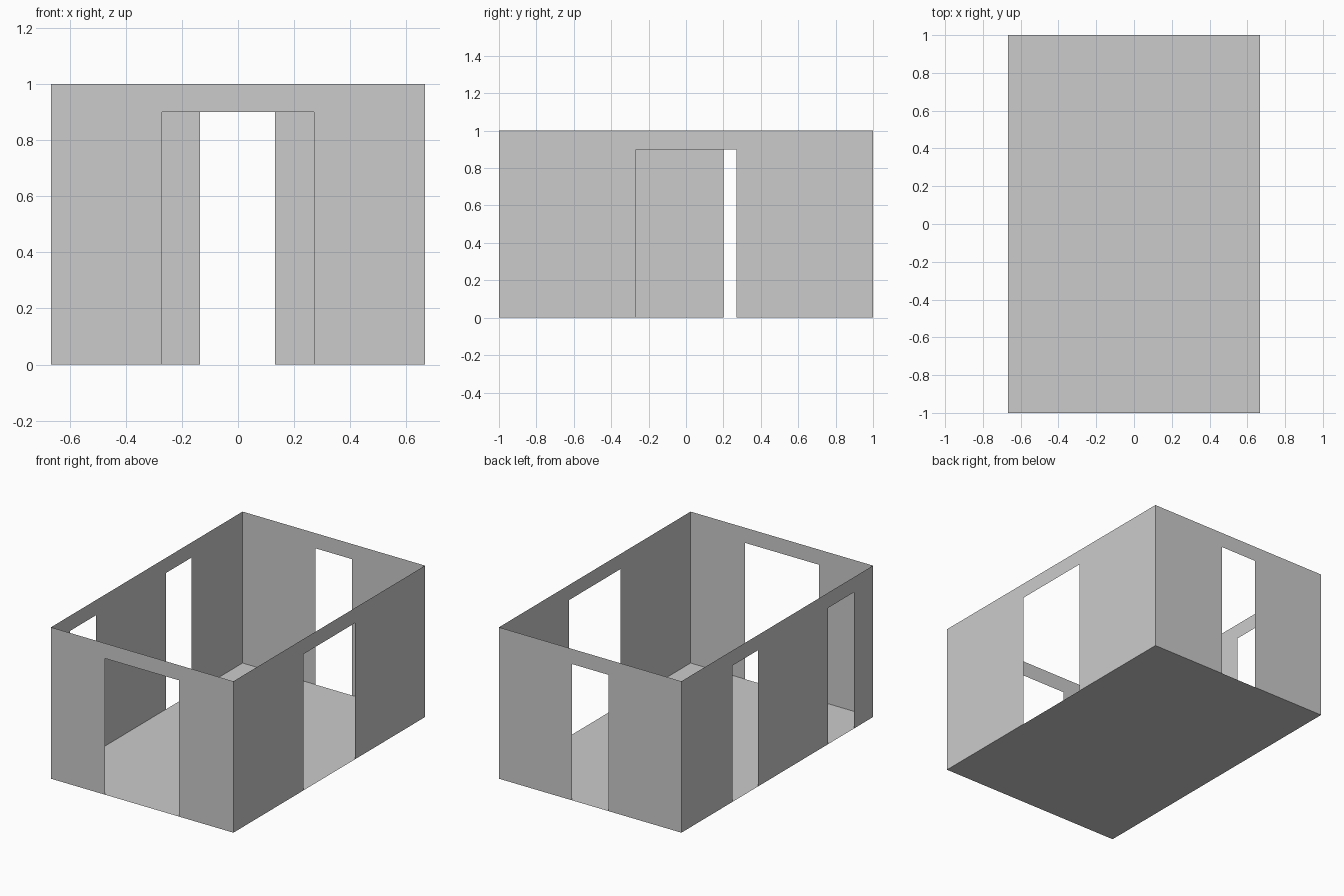
import bpy
import bmesh
from mathutils import Vector

if "Cube" in bpy.data.objects:
    bpy.data.objects.remove(bpy.data.objects["Cube"])

HALF_X, HALF_Y, HEIGHT, DOOR_H = 2 / 3, 1.0, 1.0, 0.9


def panel(name, outline, place):
    """One flat sheet: a 2D outline mapped into space by place(u, v)."""
    bm = bmesh.new()
    face = bm.faces.new([bm.verts.new(place(u, v)) for u, v in outline])
    # face away from the middle of the room
    face.normal_update()
    if face.normal.dot(face.calc_center_median() - Vector((0, 0, 0.5))) < 0:
        face.normal_flip()
    bmesh.ops.triangulate(bm, faces=bm.faces[:])
    bmesh.ops.dissolve_limit(bm, angle_limit=0.01, verts=bm.verts[:], edges=bm.edges[:])
    mesh = bpy.data.meshes.new(name)
    bm.to_mesh(mesh)
    bm.free()
    obj = bpy.data.objects.new(name, mesh)
    bpy.context.collection.objects.link(obj)
    return obj


def wall(name, half, doors, place):
    """Thin wall whose bottom edge steps up around each doorway."""
    outline = [(half, HEIGHT), (-half, HEIGHT), (-half, 0)]
    for a, b in doors:
        outline += [(a, 0), (a, DOOR_H), (b, DOOR_H), (b, 0)]
    outline.append((half, 0))
    return panel(name, outline, place)


# Floor
panel("floor", [(-HALF_X, -HALF_Y), (HALF_X, -HALF_Y), (HALF_X, HALF_Y), (-HALF_X, HALF_Y)],
      lambda u, v: (u, v, 0))

# Front wall with wide doorway, back wall with narrow doorway
wall("front_wall", HALF_X, [(-0.27, 0.27)], lambda u, v: (u, -HALF_Y, v))
wall("back_wall", HALF_X, [(-0.135, 0.132)], lambda u, v: (u, HALF_Y, v))

# Right wall with wide doorway, left wall with two narrow doorways
wall("right_wall", HALF_Y, [(-0.267, 0.27)], lambda u, v: (HALF_X, u, v))
wall("left_wall", HALF_Y, [(-0.8, -0.53), (0.2, 0.467)], lambda u, v: (-HALF_X, u, v))
